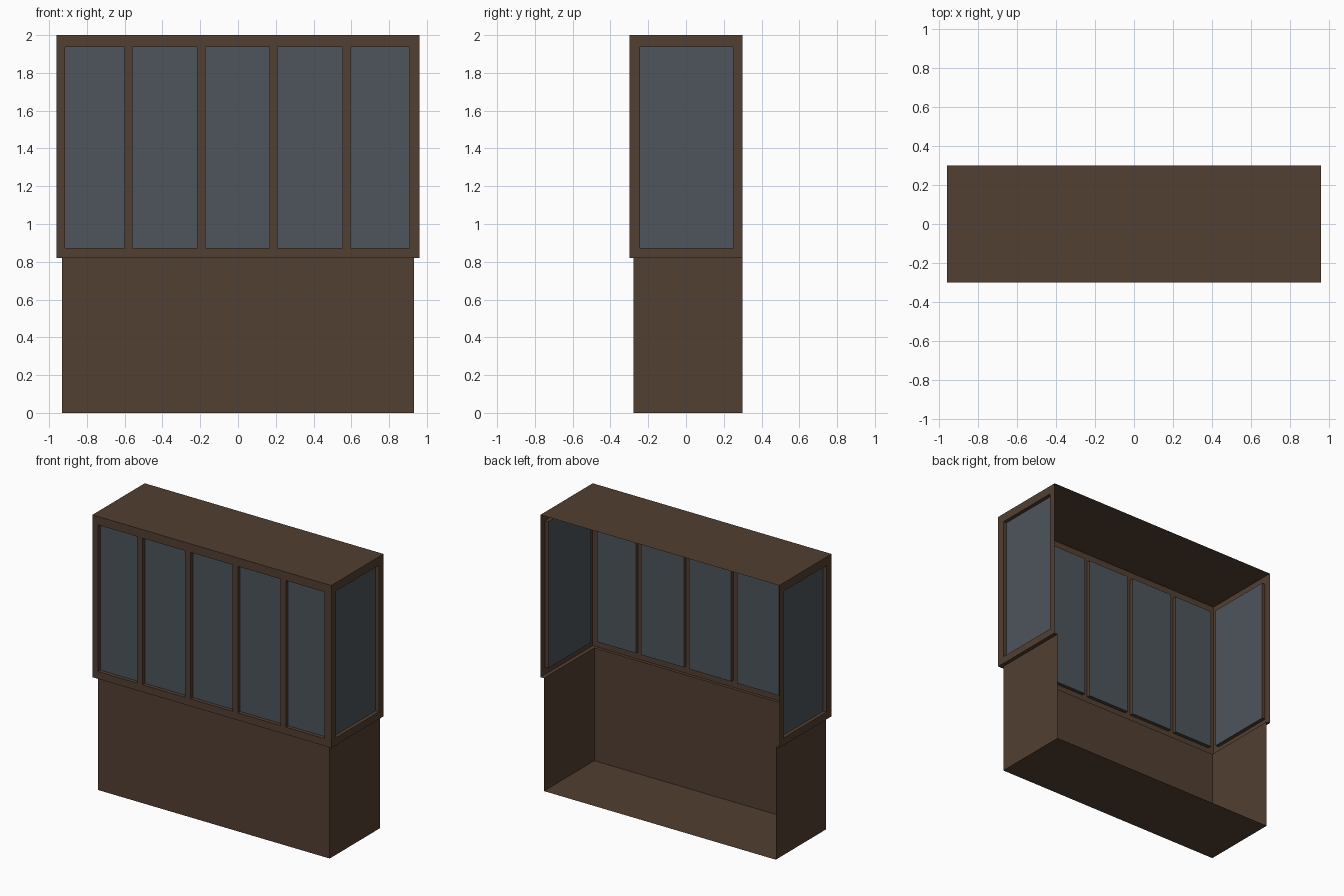
import bpy

if "Cube" in bpy.data.objects:
    bpy.data.objects.remove(bpy.data.objects["Cube"])

W, D = 0.96, 0.30            # upper frame half width / half depth
LW, LF = 0.932, -0.278       # lower wall half width / front plane
Z0, Z1, TOP = 0.873, 1.938, 2.0
SILL = 0.82
INSET = 0.027


def material(name, rgb):
    m = bpy.data.materials.new(name)
    m.diffuse_color = (*rgb, 1)
    m.use_nodes = True
    m.node_tree.nodes["Principled BSDF"].inputs["Base Color"].default_value = m.diffuse_color
    return m


WOOD = material("dark_wood", (0.085, 0.05, 0.032))
GLASS = material("dark_glass", (0.075, 0.09, 0.105))


def sheet(name, quads, mat):
    """Object made of separate quads welded at shared corners."""
    verts, faces, index = [], [], {}
    for q in quads:
        face = []
        for p in q:
            key = tuple(round(c, 4) for c in p)
            if key not in index:
                index[key] = len(verts)
                verts.append(key)
            face.append(index[key])
        faces.append(face)
    me = bpy.data.meshes.new(name)
    me.from_pydata(verts, [], faces)
    me.materials.append(mat)
    ob = bpy.data.objects.new(name, me)
    bpy.context.collection.objects.link(ob)
    return ob


def window_wall(name, u_min, u_max, openings, place):
    """Frame wall with recessed panes; place(u, z, depth) gives a 3D point."""
    def rect(a, b, c, d, depth=0):
        return [place(a, c, depth), place(b, c, depth),
                place(b, d, depth), place(a, d, depth)]

    cuts = [u_min] + [u for o in openings for u in o] + [u_max]
    frame, panes = [], []
    for i, (a, b) in enumerate(zip(cuts, cuts[1:])):
        # bottom and top rails
        frame += [rect(a, b, SILL, Z0), rect(a, b, Z1, TOP)]
        if i % 2 == 0:
            # upright
            frame.append(rect(a, b, Z0, Z1))
        else:
            # reveals around the recessed pane
            loop = [(a, Z0), (b, Z0), (b, Z1), (a, Z1)]
            for (u, z), (v, w) in zip(loop, loop[1:] + loop[:1]):
                frame.append([place(u, z, 0), place(v, w, 0),
                              place(v, w, INSET), place(u, z, INSET)])
            panes.append(rect(a, b, Z0, Z1, INSET))
    sheet(name + "_frame", frame, WOOD)
    sheet(name + "_glass", panes, GLASS)


# upper windows: five in front, one on each side, open back
front = [(-0.915, -0.60), (-0.558, -0.217), (-0.172, 0.167),
         (0.209, 0.553), (0.595, 0.907)]
window_wall("front_window", -W, W, front, lambda u, z, d: (u, -D + d, z))
window_wall("right_window", -D, D, [(-0.243, 0.249)], lambda u, z, d: (W - d, u, z))
window_wall("left_window", -D, D, [(-0.249, 0.243)], lambda u, z, d: (-W + d, -u, z))

# roof
sheet("roof", [[(-W, -D, TOP), (W, -D, TOP), (W, D, TOP), (-W, D, TOP)]], WOOD)

# ledge under the overhanging frame
outer = [(-W, D), (-W, -D), (W, -D), (W, D)]
inner = [(-LW, D), (-LW, LF), (LW, LF), (LW, D)]
sheet("overhang_ledge", [[(*inner[i], SILL), (*outer[i], SILL),
                          (*outer[i + 1], SILL), (*inner[i + 1], SILL)][::-1]
                         for i in range(3)], WOOD)

# lower walls, open at the back
sheet("lower_walls", [[(*inner[i], 0), (*inner[i + 1], 0),
                       (*inner[i + 1], SILL), (*inner[i], SILL)]
                      for i in range(3)], WOOD)

# floor
sheet("floor", [[(x, y, 0) for x, y in inner]], WOOD)
